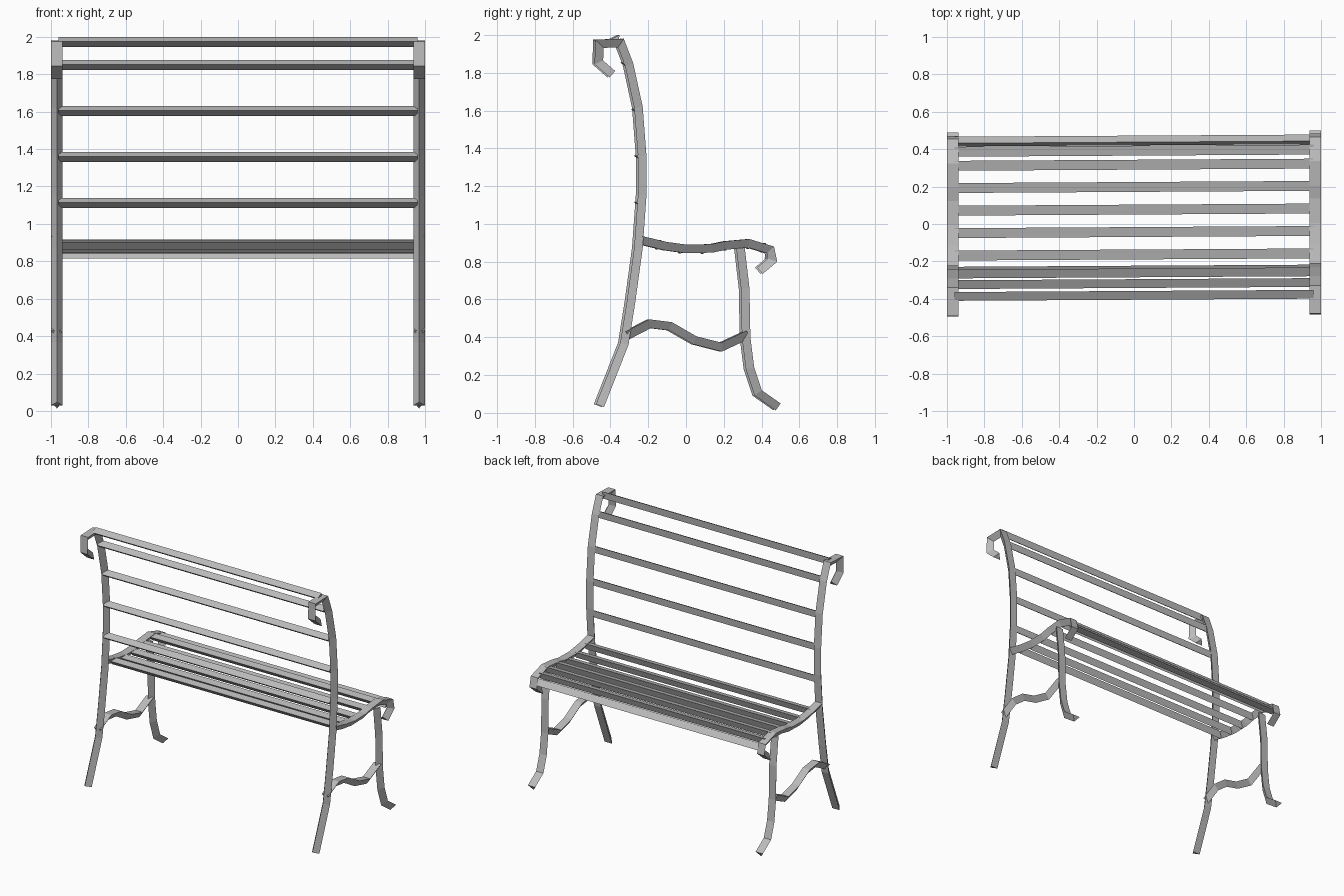
import bpy
import math
from mathutils import Vector

cube = bpy.data.objects.get("Cube")
if cube:
    bpy.data.objects.remove(cube)

grey = bpy.data.materials.new("grey_metal")
grey.use_nodes = True
colour = (0.5, 0.5, 0.5, 1)
grey.diffuse_color = colour
grey.node_tree.nodes["Principled BSDF"].inputs["Base Color"].default_value = colour

DEPTH = 0.045   # flat face to ridge
SKEW = 0.006    # one end frame sits slightly further along y


def add_bar(name, sections):
    """Join a row of triangular sections into a closed bar."""
    verts = [p for s in sections for p in s]
    n = len(sections)
    faces = [(0, 1, 2), (3 * n - 1, 3 * n - 2, 3 * n - 3)]
    for i in range(n - 1):
        for k in range(3):
            a, b = 3 * i + k, 3 * i + (k + 1) % 3
            faces.append((a, a + 3, b + 3, b))
    mesh = bpy.data.meshes.new(name)
    mesh.from_pydata(verts, [], faces)
    mesh.materials.append(grey)
    obj = bpy.data.objects.new(name, mesh)
    bpy.context.collection.objects.link(obj)
    return obj


def swept_bar(name, path, x, half=0.031):
    """Sweep a triangle along a (y, z) path; the flat face lies on the path, the ridge to its left."""
    pts = [Vector(p) for p in path]
    dirs = [(b - a).normalized() for a, b in zip(pts, pts[1:])]
    sections = []
    for i, p in enumerate(pts):
        d0, d1 = dirs[max(i - 1, 0)], dirs[min(i, len(dirs) - 1)]
        t = (d0 + d1).normalized()
        ridge = p + Vector((-t.y, t.x)) * DEPTH / max(t.dot(d0), 0.5)
        s = SKEW * x
        sections.append([(x - half, p.x + s, p.y), (x + half, p.x + s, p.y),
                         (x, ridge.x + s, ridge.y)])
    add_bar(name, sections)


def slat(name, y, z, angle, half=0.027, reach=0.96):
    """Straight triangular slat; angle is the direction its flat face looks, from +y towards +z."""
    a = math.radians(angle)
    n, t = Vector((math.cos(a), math.sin(a))), Vector((-math.sin(a), math.cos(a)))
    c = Vector((y, z))
    tri = [c + t * half, c - t * half, c - n * DEPTH]
    add_bar(name, [[(x, p.x + SKEW * x, p.y) for p in tri] for x in (-reach, reach)])


# End frames: rear upright with scroll, seat rail with curl, front leg, wavy stretcher
upright = [(-0.44, 0.03), (-0.31, 0.36), (-0.275, 0.58), (-0.235, 0.87), (-0.215, 1.15),
           (-0.215, 1.36), (-0.235, 1.62), (-0.285, 1.85), (-0.335, 1.98),
           (-0.485, 1.975), (-0.49, 1.845), (-0.41, 1.775)]
seat_rail = [(-0.235, 0.935), (-0.11, 0.905), (0, 0.89), (0.13, 0.893), (0.2, 0.908),
             (0.33, 0.92), (0.46, 0.88), (0.477, 0.80), (0.40, 0.735)]
front_leg = [(0.495, 0.05), (0.395, 0.12), (0.355, 0.24), (0.335, 0.4), (0.33, 0.66),
             (0.305, 0.875)]
stretcher = [(-0.325, 0.43), (-0.2, 0.495), (-0.08, 0.48), (0.05, 0.405), (0.18, 0.372),
             (0.315, 0.435)]

for side, x in (("left", 0.968), ("right", -0.968)):
    swept_bar(side + "_upright", upright, x)
    swept_bar(side + "_seat_rail", seat_rail[::-1], x)
    swept_bar(side + "_front_leg", front_leg, x)
    swept_bar(side + "_stretcher", stretcher[::-1], x)

# Backrest slats, ridge to the rear
for i, (y, z) in enumerate([(-0.36, 1.973), (-0.297, 1.85), (-0.24, 1.603),
                            (-0.225, 1.357), (-0.225, 1.112)]):
    slat(f"back_slat_{i + 1}", y, z, -4)

# Seat slats, ridge underneath
for i, (y, z) in enumerate([(-0.163, 0.908), (-0.043, 0.888), (0.077, 0.886),
                            (0.198, 0.902), (0.317, 0.912), (0.392, 0.893)]):
    slat(f"seat_slat_{i + 1}", y, z, 102)
slat("seat_front_slat", 0.455, 0.845, 40)
